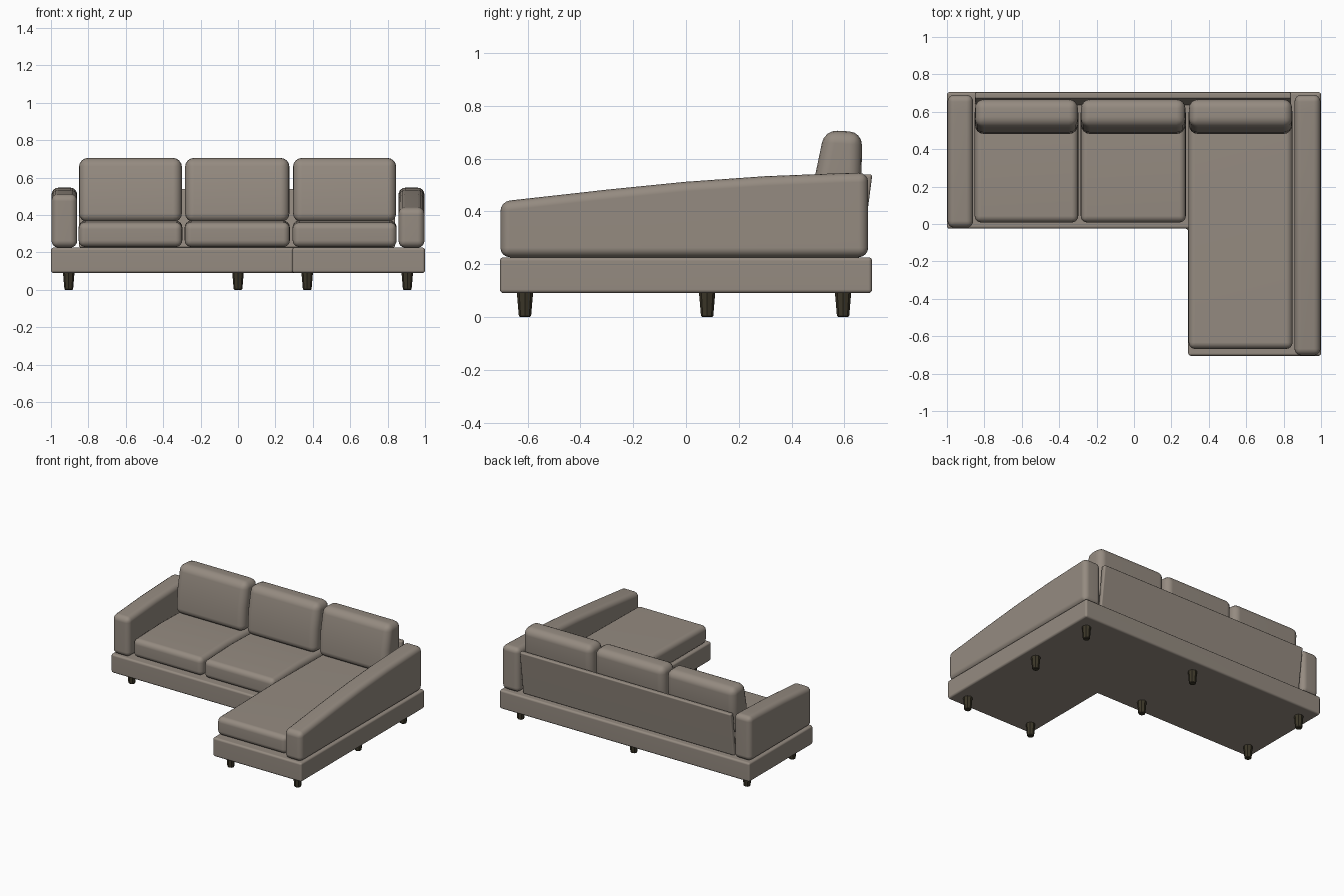
import bpy, bmesh
from mathutils import Vector

cube = bpy.data.objects.get("Cube")
if cube:
    bpy.data.objects.remove(cube, do_unlink=True)


def material(name, rgb):
    m = bpy.data.materials.new(name)
    m.use_nodes = True
    m.diffuse_color = (*rgb, 1)
    m.node_tree.nodes["Principled BSDF"].inputs["Base Color"].default_value = (*rgb, 1)
    return m


fabric = material("taupe fabric", (0.30, 0.258, 0.218))
wood = material("dark wood", (0.045, 0.038, 0.022))


def finish(name, bm, mat, angle=0.7):
    bmesh.ops.recalc_face_normals(bm, faces=bm.faces)
    mesh = bpy.data.meshes.new(name)
    bm.to_mesh(mesh)
    bm.free()
    mesh.materials.append(mat)
    ob = bpy.data.objects.new(name, mesh)
    bpy.context.collection.objects.link(ob)
    bpy.ops.object.select_all(action="DESELECT")
    bpy.context.view_layer.objects.active = ob
    ob.select_set(True)
    bpy.ops.object.shade_smooth_by_angle(angle=angle)
    ob.modifiers.new("even_shading", "WEIGHTED_NORMAL").keep_sharp = True
    return ob


def padded(name, profile, lo, hi, radius, axis="x", segments=4):
    """Extrude a profile along x (y, z points) or z (x, y points), then round its edges."""
    bm = bmesh.new()
    along = Vector((1, 0, 0)) if axis == "x" else Vector((0, 0, 1))
    place = (lambda p: (lo, *p)) if axis == "x" else (lambda p: (*p, lo))
    face = bm.faces.new([bm.verts.new(place(p)) for p in profile])
    new = bmesh.ops.extrude_face_region(bm, geom=[face])["geom"]
    bmesh.ops.translate(bm, vec=along * (hi - lo),
                        verts=[v for v in new if isinstance(v, bmesh.types.BMVert)])
    bmesh.ops.recalc_face_normals(bm, faces=bm.faces)
    edges = [e for e in bm.edges if e.calc_face_angle(0) > 0.5]
    bmesh.ops.bevel(bm, geom=edges, offset=radius, segments=segments, profile=0.5,
                    affect="EDGES", clamp_overlap=True)
    return finish(name, bm, fabric)


# L-shaped plinth
padded("base", [(-1, -0.025), (0.29, -0.025), (0.29, -0.705), (1, -0.705),
                (1, 0.705), (-1, 0.705)], 0.09, 0.226, 0.014, axis="z", segments=3)

# Armrests share one gently falling top line
top_line = [(0.69, 0.547), (0.6, 0.545), (0.3, 0.533), (0, 0.512), (-0.3, 0.482)]


def arm(name, front, front_height, lo, hi):
    top = [p for p in top_line if p[0] > front + 0.1]
    padded(name, [(front, 0.226), (0.69, 0.226)] + top + [(front, front_height)], lo, hi, 0.036)


arm("right_arm", -0.02, 0.51, -0.997, -0.86)
arm("left_arm", -0.703, 0.437, 0.858, 0.997)

# Leaning back panel
padded("back_panel", [(0.635, 0.226), (0.665, 0.226), (0.706, 0.54), (0.67, 0.54)],
       -0.85, 0.84, 0.01, segments=3)

# Seat and back cushions
seats = [("right", -0.852, -0.298, 0.008), ("middle", -0.285, 0.277, 0.008),
         ("chaise", 0.292, 0.848, -0.668)]
for label, lo, hi, front in seats:
    padded(label + "_seat_cushion",
           [(front, 0.229), (0.63, 0.229), (0.63, 0.362), ((front + 0.63) / 2, 0.37),
            (front, 0.36)], lo, hi, 0.035)
    padded(label + "_back_cushion",
           [(0.478, 0.362), (0.63, 0.362), (0.665, 0.52), (0.667, 0.7), (0.525, 0.708),
            (0.49, 0.54)], lo + 0.002, hi - 0.002, 0.048)

# Tapered legs
spots = [(x, y) for x in (-0.905, 0, 0.905) for y in (0.08, 0.595)]
spots += [(0.37, -0.61), (0.905, -0.61)]
for i, (x, y) in enumerate(spots):
    bm = bmesh.new()
    bmesh.ops.create_cone(bm, cap_ends=True, segments=8, radius1=0.023, radius2=0.031, depth=0.094)
    bmesh.ops.bevel(bm, geom=[e for e in bm.edges if all(v.co.z < 0 for v in e.verts)],
                    offset=0.004, segments=1, affect="EDGES")
    bmesh.ops.translate(bm, vec=(x, y, 0.047), verts=bm.verts)
    finish("leg_%d" % (i + 1), bm, wood, 0.5)
